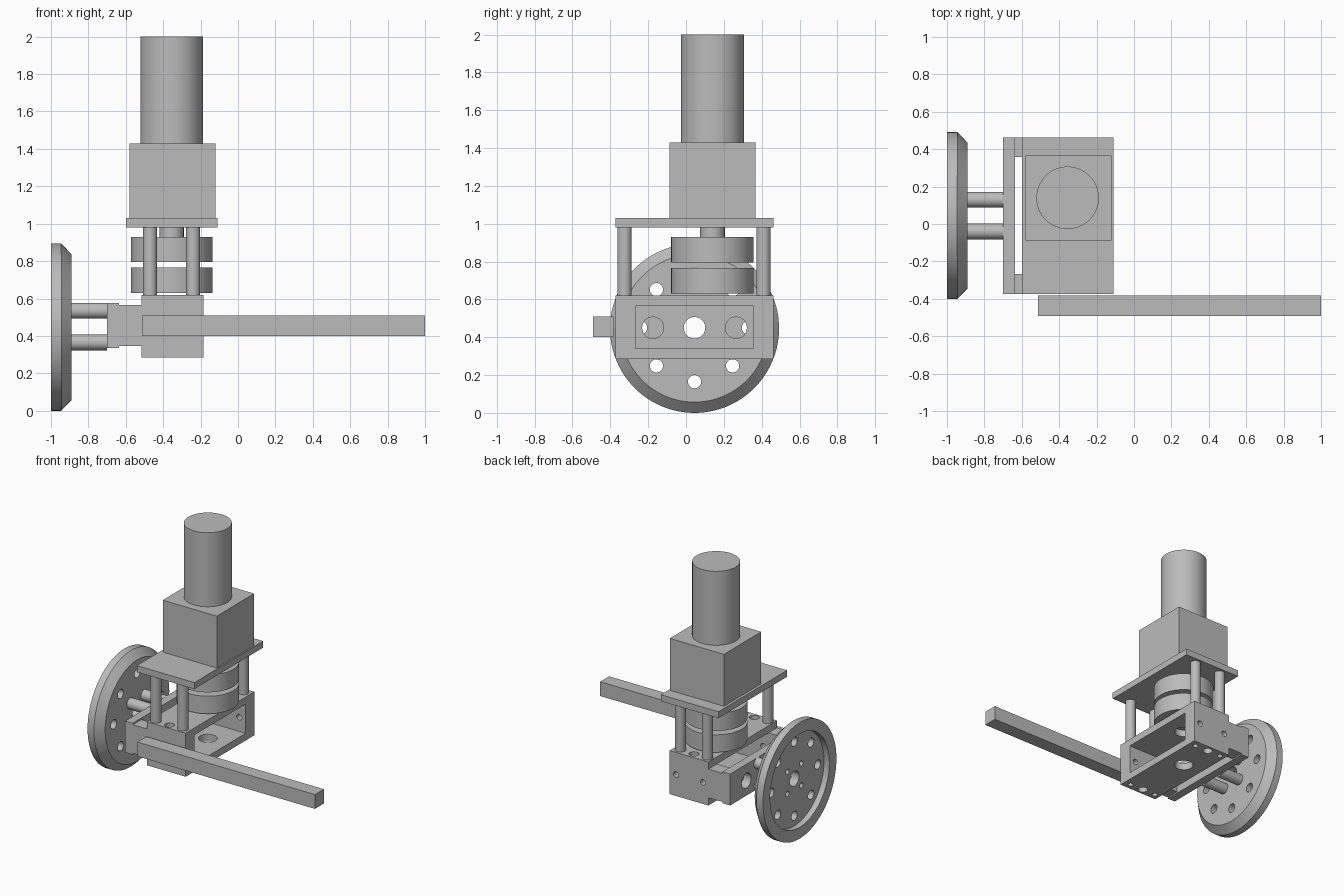
import bpy
import bmesh
import math
from mathutils import Matrix, Vector

if "Cube" in bpy.data.objects:
    bpy.data.objects.remove(bpy.data.objects["Cube"], do_unlink=True)

grey = bpy.data.materials.new("machined_grey")
grey.use_nodes = True
grey.diffuse_color = (0.5, 0.5, 0.5, 1)
grey.node_tree.nodes["Principled BSDF"].inputs["Base Color"].default_value = (0.5, 0.5, 0.5, 1)

# Rotations that turn the z axis onto the named axis
TURN = {
    "x": Matrix.Rotation(math.pi / 2, 4, "Y"),
    "y": Matrix.Rotation(-math.pi / 2, 4, "X"),
    "z": Matrix.Identity(4),
}


def finish(name, bm):
    bmesh.ops.recalc_face_normals(bm, faces=bm.faces)
    mesh = bpy.data.meshes.new(name)
    bm.to_mesh(mesh)
    bm.free()
    mesh.materials.append(grey)
    obj = bpy.data.objects.new(name, mesh)
    bpy.context.collection.objects.link(obj)
    return obj


def box(name, xs, ys, zs):
    bm = bmesh.new()
    bmesh.ops.create_cube(bm, size=1)
    for v in bm.verts:
        v.co = [(a + b) / 2 + c * (b - a) for (a, b), c in zip((xs, ys, zs), v.co)]
    return finish(name, bm)


def lathe(name, profile, centre, axis="z", sides=48):
    """Turn (radius, distance along axis) points and cap both ends."""
    bm = bmesh.new()
    place = Matrix.Translation(Vector(centre)) @ TURN[axis]
    angles = [2 * math.pi * i / sides for i in range(sides)]
    rings = [[bm.verts.new(place @ Vector((r * math.cos(a), r * math.sin(a), t)))
              for a in angles] for r, t in profile]
    for low, high in zip(rings, rings[1:]):
        for i in range(sides):
            j = (i + 1) % sides
            bm.faces.new((low[i], low[j], high[j], high[i]))
    bm.faces.new(rings[0])
    bm.faces.new(rings[-1])
    return finish(name, bm)


def rod(name, radius, start, end, centre, axis="z", sides=48):
    return lathe(name, [(radius, start), (radius, end)], centre, axis, sides)


def cut(target, cutter):
    mod = target.modifiers.new("cut", "BOOLEAN")
    mod.operation = "DIFFERENCE"
    mod.solver = "EXACT"
    mod.object = cutter
    bpy.context.view_layer.objects.active = target
    bpy.ops.object.modifier_apply(modifier=mod.name)
    bpy.data.objects.remove(cutter, do_unlink=True)


def drill(target, radius, start, end, centre, axis):
    cut(target, rod("drill", radius, start, end, centre, axis, 24))


parts = []
AX, AY = -0.355, 0.14          # motor axis
WY, WZ = 0.045, 0.45           # wheel axis
ENDS = (-0.325, 0.41)          # post rows
POSTS = (-0.47, -0.24)

# Motor, gearbox and mounting plate
parts.append(rod("motor", 0.167, 1.43, 2.0, (AX, AY, 0), sides=64))
parts.append(box("gearbox", (-0.58, -0.12), (-0.087, 0.367), (1.03, 1.43)))
parts.append(box("mounting_plate", (-0.6, -0.11), (-0.373, 0.463), (0.98, 1.03)))

# Coupling discs and shafts
parts.append(rod("motor_shaft", 0.065, 0.93, 0.98, (AX, AY, 0)))
parts.append(rod("upper_coupling", 0.218, 0.795, 0.93, (AX, AY, 0), sides=64))
parts.append(rod("lower_coupling", 0.218, 0.63, 0.765, (AX, AY, 0), sides=64))

# Support posts
for y in ENDS:
    for x in POSTS:
        parts.append(rod("support_post", 0.038, 0.62, 0.98, (x, y, 0), sides=32))

# Hollow housing with bearing bores and screw holes
housing = box("housing", (-0.515, -0.185), (-0.373, 0.463), (0.285, 0.62))
cut(housing, box("cavity", (-0.6, -0.1), (-0.268, 0.358), (0.34, 0.565)))
drill(housing, 0.067, 0.2, 0.7, (AX, AY, 0), "z")
for y in ENDS:
    drill(housing, 0.035, 0.2, 0.7, (AX, y, 0), "z")
    for x in POSTS:
        drill(housing, 0.02, 0.2, 0.36, (x, y, 0), "z")
        drill(housing, 0.022, -0.1, 0.1, (x, y, WZ), "y")
parts.append(housing)

# Arms joining the housing to the axle plate
for ys in ((-0.373, -0.268), (0.358, 0.463)):
    parts.append(box("housing_arm", (-0.635, -0.515), ys, (0.345, 0.565)))

# Axle plate with three bores
axle_plate = box("axle_plate", (-0.7, -0.635), (-0.373, 0.463), (0.335, 0.577))
for offset in (-0.22, 0, 0.22):
    drill(axle_plate, 0.057, -0.8, -0.5, (0, WY + offset, WZ), "x")
parts.append(axle_plate)

# Wheel: dished outer face, chamfered inner edge
wheel = lathe("wheel", [(0.36, -0.955), (0.36, -1), (0.447, -1), (0.447, -0.945),
                        (0.39, -0.89)], (0, WY, 0.447), "x", 96)
drill(wheel, 0.057, -1.1, -0.8, (0, WY, WZ), "x")
for i in range(8):
    a = i * math.pi / 4
    drill(wheel, 0.035, -1.1, -0.8,
          (0, WY + 0.285 * math.cos(a), WZ + 0.285 * math.sin(a)), "x")
parts.append(wheel)

# Four spacers between wheel and axle plate, with screw holes in the wheel
for dy in (-0.085, 0.085):
    for dz in (-0.085, 0.085):
        spot = (0, WY + dy, WZ + dz)
        drill(wheel, 0.02, -1.1, -0.8, spot, "x")
        parts.append(rod("wheel_spacer", 0.042, -0.89, -0.7, spot, "x", 32))

# Long side bar
parts.append(box("side_bar", (-0.513, 1.0), (-0.492, -0.383), (0.4, 0.51)))

# Smooth curved walls, keep edges sharp
bpy.ops.object.select_all(action="DESELECT")
for part in parts:
    part.select_set(True)
bpy.context.view_layer.objects.active = parts[0]
bpy.ops.object.shade_smooth_by_angle(angle=math.radians(25))
